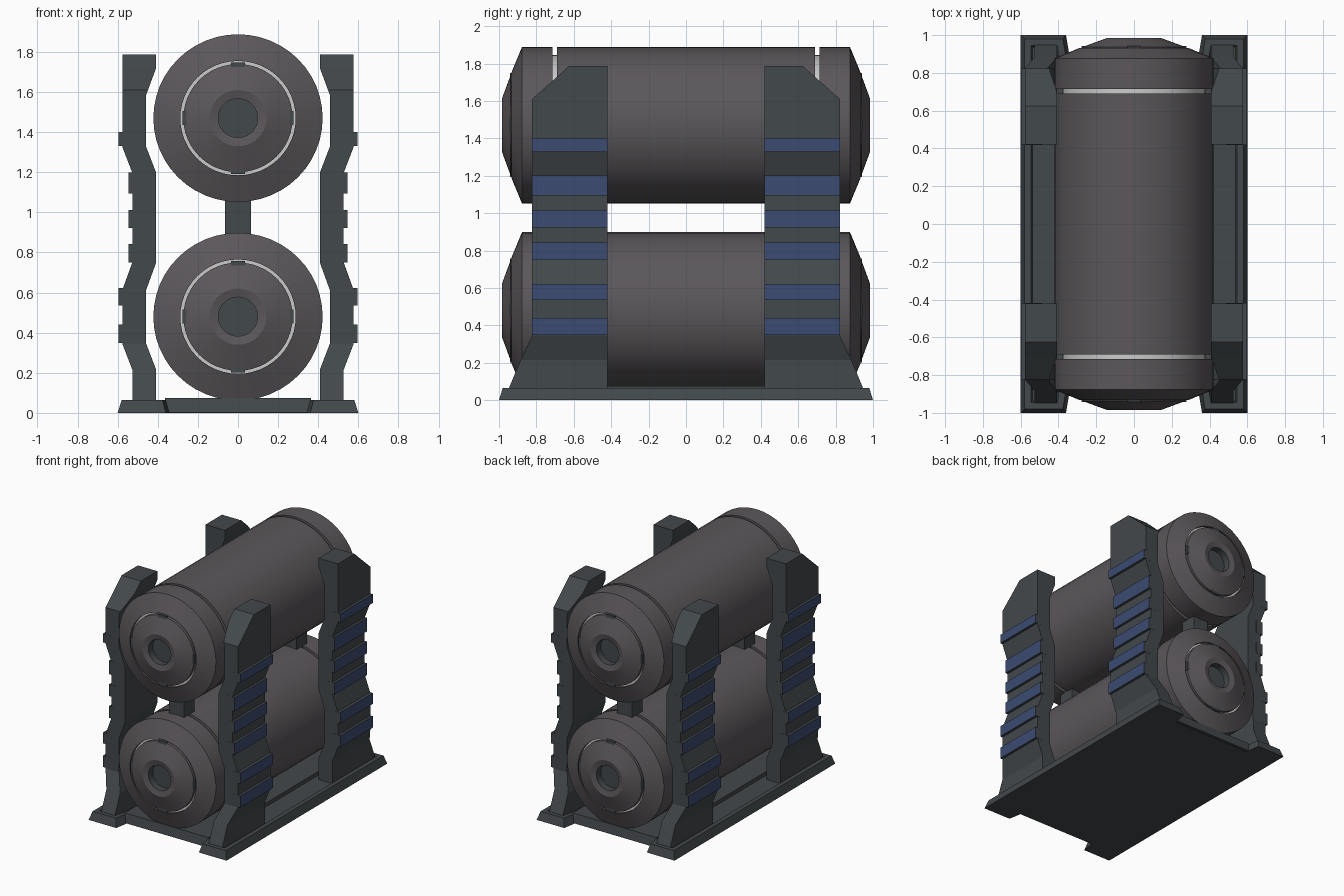
import bpy, bmesh
from math import cos, sin, pi
from mathutils import Vector

if "Cube" in bpy.data.objects:
    bpy.data.objects.remove(bpy.data.objects["Cube"])


def mat(name, rgb):
    m = bpy.data.materials.new(name)
    m.diffuse_color = (*rgb, 1)
    m.use_nodes = True
    m.node_tree.nodes["Principled BSDF"].inputs["Base Color"].default_value = m.diffuse_color
    return m


TANK = mat("tank_grey", (0.105, 0.095, 0.103))
FRAME = mat("frame_dark", (0.055, 0.065, 0.07))
BLUE = mat("bar_blue", (0.045, 0.07, 0.17))
LIGHT = mat("light_core", (0.65, 0.65, 0.62))


def finish(bm, name, mats):
    bmesh.ops.recalc_face_normals(bm, faces=bm.faces)
    me = bpy.data.meshes.new(name)
    bm.to_mesh(me)
    bm.free()
    for m in mats:
        me.materials.append(m)
    ob = bpy.data.objects.new(name, me)
    bpy.context.collection.objects.link(ob)
    return ob


def box(bm, x0, x1, y0, y1, z0, z1):
    v = bmesh.ops.create_cube(bm, size=1)["verts"]
    for p in v:
        p.co = ((x0 + x1) / 2 + p.co.x * (x1 - x0),
                (y0 + y1) / 2 + p.co.y * (y1 - y0),
                (z0 + z1) / 2 + p.co.z * (z1 - z0))
    return v


def bridge(bm, a, b, m=0):
    for i in range(len(a)):
        j = (i + 1) % len(a)
        bm.faces.new((a[i], a[j], b[j], b[i])).material_index = m


# Tank: lathed around y; third value is the material of the segment that starts there
HALF = [(.418, .69, 0), (.375, .69, 1), (.375, .715, 0), (.418, .715, 0), (.418, .877, 0),
        (.285, .932, 0), (.285, .91, 1), (.27, .91, 0), (.27, .937, 0), (.14, .985, 0),
        (.097, .975, 2), (.097, .92, 2)]


def tank(name, zc, n=48):
    bm = bmesh.new()
    pts = [(r, y) for r, y, _ in HALF]
    prof = [(r, -y) for r, y in reversed(pts)] + pts
    segs = [m for _, _, m in HALF[:-1]]
    segs = segs[::-1] + [0] + segs
    rings = [[bm.verts.new((r * 1.01 * cos(2 * pi * i / n), y, zc + r * sin(2 * pi * i / n)))
              for i in range(n)] for r, y in prof]
    for a, b, m in zip(rings, rings[1:], segs):
        bridge(bm, a, b, m)
    for ring in (rings[0], rings[-1]):
        bm.faces.new(ring).material_index = 2
    ob = finish(bm, name, [TANK, LIGHT, FRAME])
    bpy.context.view_layer.objects.active = ob
    ob.select_set(True)
    bpy.ops.object.shade_smooth_by_angle(angle=0.3)
    ob.select_set(False)
    # Four small latches around each end ring
    bm = bmesh.new()
    for s in (-1, 1):
        for dx, dz in ((1, 0), (-1, 0), (0, 1), (0, -1)):
            hx, hz = (.016, .035) if dx else (.035, .016)
            box(bm, dx * .262 - hx, dx * .262 + hx, s * .93 - .012, s * .93 + .012,
                zc + dz * .262 - hz, zc + dz * .262 + hz)
    finish(bm, name + "_latches", [FRAME])


tank("lower_tank", .48)
tank("upper_tank", 1.47)

# Pillars: rows of z, inner x, outer x, outer y
ROWS = [(.04, .408, .527, .957), (.215, .408, .527, .884), (.345, .458, .577, .823),
        (.613, .458, .577, .823), (.75, .408, .527, .823), (1.197, .408, .527, .823),
        (1.327, .458, .577, .823), (1.586, .458, .577, .823), (1.61, .449, .577, .823),
        (1.72, .408, .577, .699), (1.787, .408, .577, .625)]
BARS = [(.349, .44, .597), (.536, .622, .597), (.75, .842, .547),
        (.922, 1.013, .547), (1.094, 1.2, .547), (1.33, 1.4, .597)]

for sx, side in ((-1, "left"), (1, "right")):
    for sy, end in ((-1, "front"), (1, "back")):
        bm = bmesh.new()
        rings = [[bm.verts.new((sx * x, sy * y, z))
                  for x, y in ((xi, .42), (xo, .42), (xo, yo), (xi, yo))]
                 for z, xi, xo, yo in ROWS]
        for a, b in zip(rings, rings[1:]):
            bridge(bm, a, b)
        bm.faces.new(rings[0])
        bm.faces.new(rings[-1])
        finish(bm, f"{end}_{side}_pillar", [FRAME])
        # Grip bars with a blue outer face
        bm = bmesh.new()
        for z0, z1, xo in BARS:
            xs = sorted((sx * (xo - .06), sx * xo))
            ys = sorted((sy * .419, sy * .824))
            box(bm, *xs, *ys, z0, z1)
        bm.normal_update()
        for f in bm.faces:
            f.material_index = int(f.normal.x * sx > .9)
        finish(bm, f"{end}_{side}_bars", [FRAME, BLUE])

# Spacer blocks between the tanks
for sy, end in ((-1, "front"), (1, "back")):
    bm = bmesh.new()
    box(bm, -.065, .065, sy * .7 - .065, sy * .7 + .065, .86, 1.09)
    finish(bm, f"{end}_spacer", [FRAME])

# Base: tapered outline with end notches and a raised lip
half = [(-.6, -1), (-.36, -1), (-.34, -.88), (.34, -.88), (.36, -1), (.6, -1)]
outline = [Vector(p) for p in half + [(-x, -y) for x, y in half]]


def inset(d):
    out = []
    for i, p in enumerate(outline):
        e1 = (p - outline[i - 1]).normalized()
        e2 = (outline[(i + 1) % len(outline)] - p).normalized()
        n1, n2 = Vector((-e1.y, e1.x)), Vector((-e2.y, e2.x))
        out.append(p + (n1 + n2) * (d / (1 + n1.dot(n2))))
    return out


bm = bmesh.new()
rings = [[bm.verts.new((p.x, p.y, z)) for p in inset(d)]
         for d, z in ((0, 0), (.02, .065), (.055, .065), (.063, .045))]
for a, b in zip(rings, rings[1:]):
    bridge(bm, a, b)
bm.faces.new(rings[0])
bm.faces.new(rings[-1])
finish(bm, "base", [FRAME])

# Raised centre plate under the lower tank
bm = bmesh.new()
for v in box(bm, -.365, .365, -.9, .9, .003, .075):
    if v.co.z > .05:
        v.co.y *= .985
finish(bm, "centre_plate", [FRAME])
